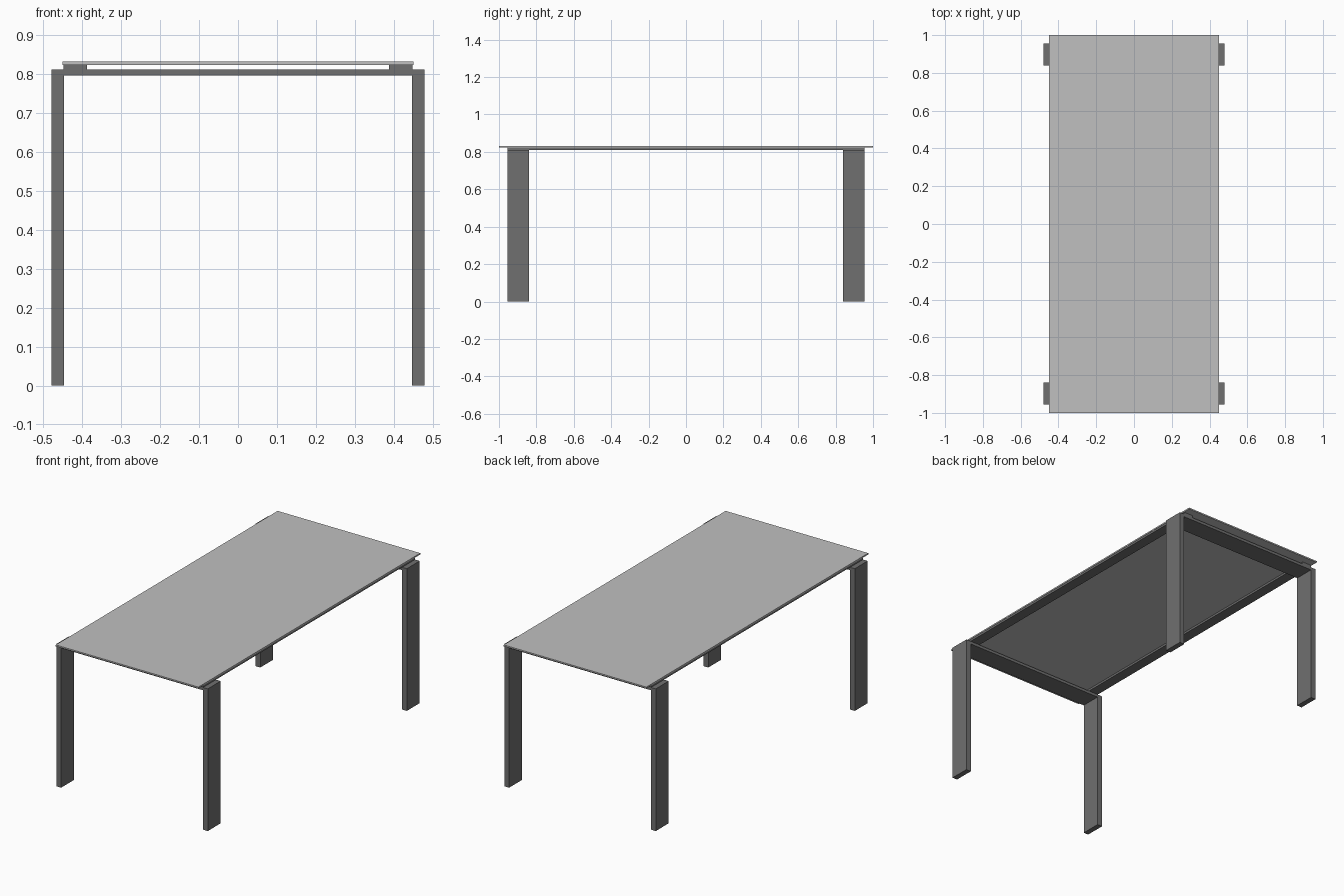
import bpy
import bmesh
from mathutils import Vector

cube = bpy.data.objects.get("Cube")
if cube:
    bpy.data.objects.remove(cube, do_unlink=True)


def make_material(name, grey):
    mat = bpy.data.materials.new(name)
    mat.use_nodes = True
    color = (grey, grey, grey, 1)
    mat.diffuse_color = color
    mat.node_tree.nodes["Principled BSDF"].inputs["Base Color"].default_value = color
    return mat


def new_object(name, bm, mat):
    mesh = bpy.data.meshes.new(name)
    bm.to_mesh(mesh)
    bm.free()
    mesh.materials.append(mat)
    obj = bpy.data.objects.new(name, mesh)
    bpy.context.collection.objects.link(obj)
    return obj


def box(name, low, high, mat):
    low, high = Vector(low), Vector(high)
    bm = bmesh.new()
    bmesh.ops.create_cube(bm, size=1)
    bmesh.ops.scale(bm, vec=high - low, verts=bm.verts)
    bmesh.ops.translate(bm, vec=(low + high) / 2, verts=bm.verts)
    return new_object(name, bm, mat)


def portal_frame(name, y0, y1, mat):
    """Two legs joined by a flat beam, extruded from one outline."""
    half = [(OUTER, FRAME_TOP), (OUTER, 0), (INNER, 0), (INNER, BEAM_BOTTOM)]
    outline = half + [(-x, z) for x, z in reversed(half)]
    bm = bmesh.new()
    face = bm.faces.new([bm.verts.new((x, y0, z)) for x, z in outline])
    result = bmesh.ops.extrude_face_region(bm, geom=[face])
    moved = [v for v in result["geom"] if isinstance(v, bmesh.types.BMVert)]
    bmesh.ops.translate(bm, vec=(0, y1 - y0, 0), verts=moved)
    bmesh.ops.recalc_face_normals(bm, faces=bm.faces)
    return new_object(name, bm, mat)


OUTER, INNER = 0.478, 0.447
FRAME_TOP, BEAM_BOTTOM = 0.811, 0.795
LEG_OUT, LEG_IN = 0.955, 0.839
RAIL_TOP, TOP = 0.823, 0.831

top_grey = make_material("light grey top", 0.53)
frame_grey = make_material("dark grey frame", 0.16)

# Tabletop
box("tabletop", (-0.45, -1, RAIL_TOP), (0.45, 1, TOP), top_grey)

# Leg frames at both ends
portal_frame("front_leg_frame", -LEG_OUT, -LEG_IN, frame_grey)
portal_frame("back_leg_frame", LEG_IN, LEG_OUT, frame_grey)

# Long flat rails carrying the top
for name, x0, x1 in (("left_rail", 0.387, 0.448), ("right_rail", -0.448, -0.387)):
    box(name, (x0, -LEG_OUT, FRAME_TOP), (x1, LEG_OUT, RAIL_TOP), frame_grey)
